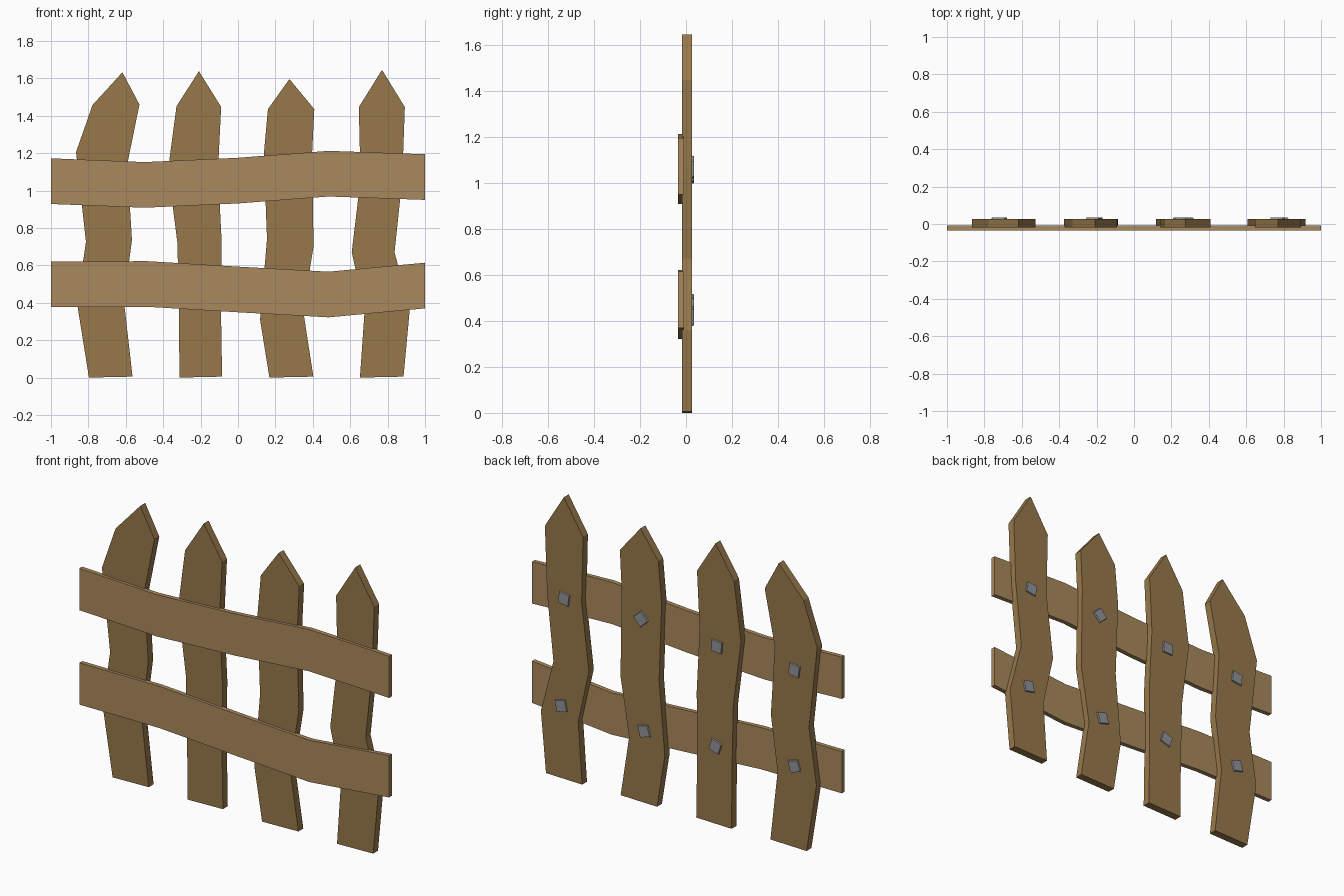
import bpy, bmesh, math
from mathutils import Matrix

if "Cube" in bpy.data.objects:
    bpy.data.objects.remove(bpy.data.objects["Cube"])


def material(name, rgb):
    m = bpy.data.materials.new(name)
    m.diffuse_color = (*rgb, 1)
    m.use_nodes = True
    m.node_tree.nodes["Principled BSDF"].inputs["Base Color"].default_value = m.diffuse_color
    return m


picket_wood = material("picket_wood", (0.31, 0.19, 0.07))
rail_wood = material("rail_wood", (0.40, 0.25, 0.11))
metal = material("nail_metal", (0.28, 0.29, 0.31))


def finish(name, bm, mat):
    bmesh.ops.recalc_face_normals(bm, faces=bm.faces)
    me = bpy.data.meshes.new(name)
    bm.to_mesh(me)
    bm.free()
    me.materials.append(mat)
    ob = bpy.data.objects.new(name, me)
    bpy.context.collection.objects.link(ob)
    return ob


def board(name, side_a, side_b, y0, y1, mat, tip=None):
    """Plank between two edge lines (x, z), optionally pointed, given thickness in y."""
    bm = bmesh.new()
    a = [bm.verts.new((x, y0, z)) for x, z in side_a]
    b = [bm.verts.new((x, y0, z)) for x, z in side_b]
    for i in range(len(a) - 1):
        bm.faces.new((a[i], b[i], b[i + 1], a[i + 1]))
    if tip:
        bm.faces.new((a[-1], b[-1], bm.verts.new((tip[0], y0, tip[1]))))
    ext = bmesh.ops.extrude_face_region(bm, geom=bm.faces[:], use_keep_orig=True)
    for v in ext["geom"]:
        if isinstance(v, bmesh.types.BMVert):
            v.co.y = y1
    return finish(name, bm, mat)


# Crooked pickets: left edge, right edge, tip
pickets = [
    ([(-.797, 0), (-.861, .40), (-.813, .725), (-.866, 1.205), (-.778, 1.457)],
     [(-.564, .005), (-.61, .41), (-.567, .735), (-.592, 1.14), (-.527, 1.46)],
     (-.618, 1.632)),
    ([(-.313, 0), (-.316, .36), (-.324, .72), (-.374, 1.11), (-.329, 1.45)],
     [(-.085, .005), (-.091, .36), (-.088, .74), (-.107, 1.11), (-.09, 1.447)],
     (-.209, 1.638)),
    ([(.168, 0), (.118, .31), (.155, .74), (.138, 1.195), (.16, 1.435)],
     [(.403, .005), (.348, .36), (.404, .70), (.396, 1.195), (.408, 1.435)],
     (.275, 1.596)),
    ([(.652, 0), (.677, .36), (.608, .67), (.655, 1.06), (.646, 1.446)],
     [(.885, .005), (.918, .36), (.837, .67), (.878, 1.06), (.892, 1.446)],
     (.77, 1.645)),
]
for i, (left, right, tip) in enumerate(pickets):
    board(f"picket_{i + 1}", left, right, -.018, .027, picket_wood, tip)

# Wavy rails: centre line, constant height
rails = {
    "upper_rail": [(-1, 1.05), (-.5, 1.03), (0, 1.053), (.485, 1.09), (1, 1.072)],
    "lower_rail": [(-1, .499), (-.48, .5), (0, .471), (.485, .444), (1, .492)],
}
for name, line in rails.items():
    board(name, [(x, z - .122) for x, z in line], [(x, z + .122) for x, z in line],
          -.035, -.009, rail_wood)

# Square nail heads on the back: x, z, turn in degrees
nails = [(-.72, 1.035, -8), (-.72, .475, 16), (-.22, 1.04, -4), (-.21, .455, -18),
         (.27, 1.07, 42), (.25, .42, 16), (.767, 1.055, -8), (.785, .425, 12)]
for i, (x, z, turn) in enumerate(nails):
    bm = bmesh.new()
    bmesh.ops.create_cube(bm, size=1)
    for v in bm.verts:
        s = .064 if v.co.y > 0 else .072
        v.co = (v.co.x * s, v.co.y * .014, v.co.z * s)
    ob = finish(f"nail_head_{i + 1}", bm, metal)
    ob.matrix_world = Matrix.Translation((x, .028, z)) @ Matrix.Rotation(math.radians(turn), 4, 'Y')
